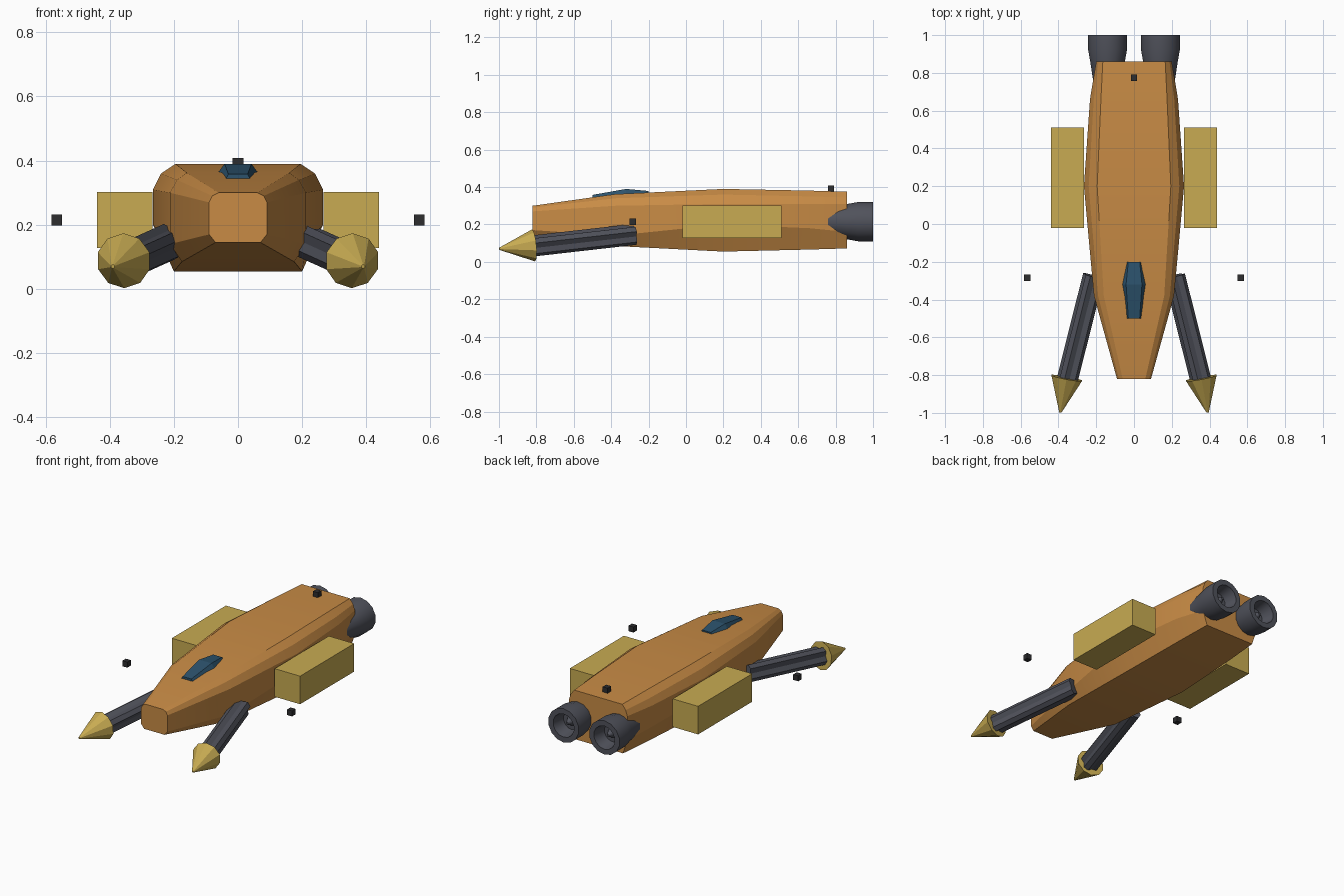
import bpy, bmesh, math
from mathutils import Vector

cube = bpy.data.objects.get("Cube")
if cube:
    bpy.data.objects.remove(cube, do_unlink=True)


def material(name, rgb):
    mat = bpy.data.materials.new(name)
    mat.use_nodes = True
    mat.diffuse_color = (*rgb, 1)
    for node in mat.node_tree.nodes:
        if node.type == 'BSDF_PRINCIPLED':
            node.inputs["Base Color"].default_value = (*rgb, 1)
    return mat


ORANGE = material("orange_paint", (0.58, 0.26, 0.06))
GOLD = material("dull_gold", (0.58, 0.41, 0.085))
GREY = material("dark_grey_metal", (0.08, 0.084, 0.105))
BLUE = material("blue_glass", (0.025, 0.085, 0.15))
BLACK = material("black", (0.026, 0.026, 0.028))


def loft(name, rings, mat, smooth=None):
    """Skin closed rings of points and cap both ends."""
    bm = bmesh.new()
    loops = [[bm.verts.new(p) for p in ring] for ring in rings]
    n = len(loops[0])
    for a, b in zip(loops, loops[1:]):
        for i in range(n):
            j = (i + 1) % n
            bm.faces.new((a[i], a[j], b[j], b[i]))
    bm.faces.new(loops[0])
    bm.faces.new(loops[-1])
    bmesh.ops.recalc_face_normals(bm, faces=bm.faces)
    mesh = bpy.data.meshes.new(name)
    bm.to_mesh(mesh)
    bm.free()
    mesh.materials.append(mat)
    obj = bpy.data.objects.new(name, mesh)
    bpy.context.collection.objects.link(obj)
    if smooth:
        bpy.ops.object.select_all(action='DESELECT')
        obj.select_set(True)
        bpy.context.view_layer.objects.active = obj
        bpy.ops.object.shade_smooth_by_angle(angle=math.radians(smooth))
    return obj


def mirrored_ring(y, half):
    """Full cross-section from its right-hand points, top to bottom."""
    return [(x, y, z) for x, z in half] + [(-x, y, z) for x, z in reversed(half)]


def box(name, centre, size, mat):
    cx, cy, cz = centre
    sx, sy, sz = (s / 2 for s in size)
    rings = [[(cx - sx, y, cz - sz), (cx + sx, y, cz - sz),
              (cx + sx, y, cz + sz), (cx - sx, y, cz + sz)]
             for y in (cy - sy, cy + sy)]
    return loft(name, rings, mat)


def round_ring(centre, axis, radius, sides, groove=1.0):
    """Ring square to the axis; every third corner can be sunk as a groove."""
    u = axis.cross(Vector((0, 0, 1))).normalized()
    v = u.cross(axis).normalized()
    ring = []
    for i in range(sides):
        a = math.tau * (i + 0.5) / sides
        r = radius * (groove if i % 3 == 0 else 1)
        ring.append(centre + (u * math.cos(a) + v * math.sin(a)) * r)
    return ring


# Hull, nose to tail
hull = [
    (-0.82, [(0.06, 0.30), (0.08, 0.29), (0.09, 0.27), (0.09, 0.17), (0.07, 0.145)]),
    (-0.38, [(0.16, 0.362), (0.19, 0.34), (0.212, 0.30), (0.212, 0.14), (0.175, 0.085)]),
    (0.2, [(0.195, 0.39), (0.24, 0.36), (0.265, 0.31), (0.265, 0.20), (0.2, 0.055)]),
    (0.66, [(0.175, 0.381), (0.213, 0.35), (0.233, 0.31), (0.233, 0.18), (0.182, 0.066)]),
    (0.86, [(0.165, 0.375), (0.188, 0.345), (0.2, 0.31), (0.2, 0.16), (0.17, 0.072)]),
]
loft("hull", [mirrored_ring(y, half) for y, half in hull], ORANGE, 15)

# Canopy set into the top of the hull
canopy = [
    (-0.50, [(0.03, 0.358), (0.042, 0.335)]),
    (-0.32, [(0.042, 0.39), (0.068, 0.355)]),
    (-0.20, [(0.03, 0.379), (0.045, 0.355)]),
]
loft("canopy", [mirrored_ring(y, half) for y, half in canopy], BLUE)

# Marker cube on the tail
box("tail_marker", (0, 0.775, 0.392), (0.034,) * 3, BLACK)

for side, s in (("left", 1), ("right", -1)):
    # Side pod and floating marker
    box(side + "_side_pod", (s * 0.353, 0.245, 0.215), (0.174, 0.53, 0.174), GOLD)
    box(side + "_marker", (s * 0.565, -0.285, 0.215), (0.034,) * 3, BLACK)

    # Grooved gun barrel splayed outwards
    back = Vector((s * 0.215, -0.275, 0.147))
    front = Vector((s * 0.352, -0.82, 0.085))
    axis = (front - back).normalized()
    loft(side + "_barrel",
         [round_ring(p, axis, 0.058, 12, 0.72) for p in (back, front)], GREY)

    # Pointed tip
    base = Vector((s * 0.356, -0.815, 0.088))
    tip = Vector((s * 0.39, -0.998, 0.07))
    axis = (tip - base).normalized()
    loft(side + "_tip", [round_ring(base, axis, 0.086, 10),
                         round_ring(tip, axis, 0.006, 10)], GOLD)

    # Engine with a hollow nozzle and a central hub
    profile = [(0.68, 0.066), (0.86, 0.094), (0.92, 0.105), (1.0, 0.105),
               (1.0, 0.072), (0.92, 0.056), (0.92, 0.03), (0.965, 0.008)]
    aft = Vector((0, 1, 0))
    loft(side + "_engine",
         [round_ring(Vector((s * 0.14, y, 0.215)), aft, r, 14) for y, r in profile],
         GREY, 30)
